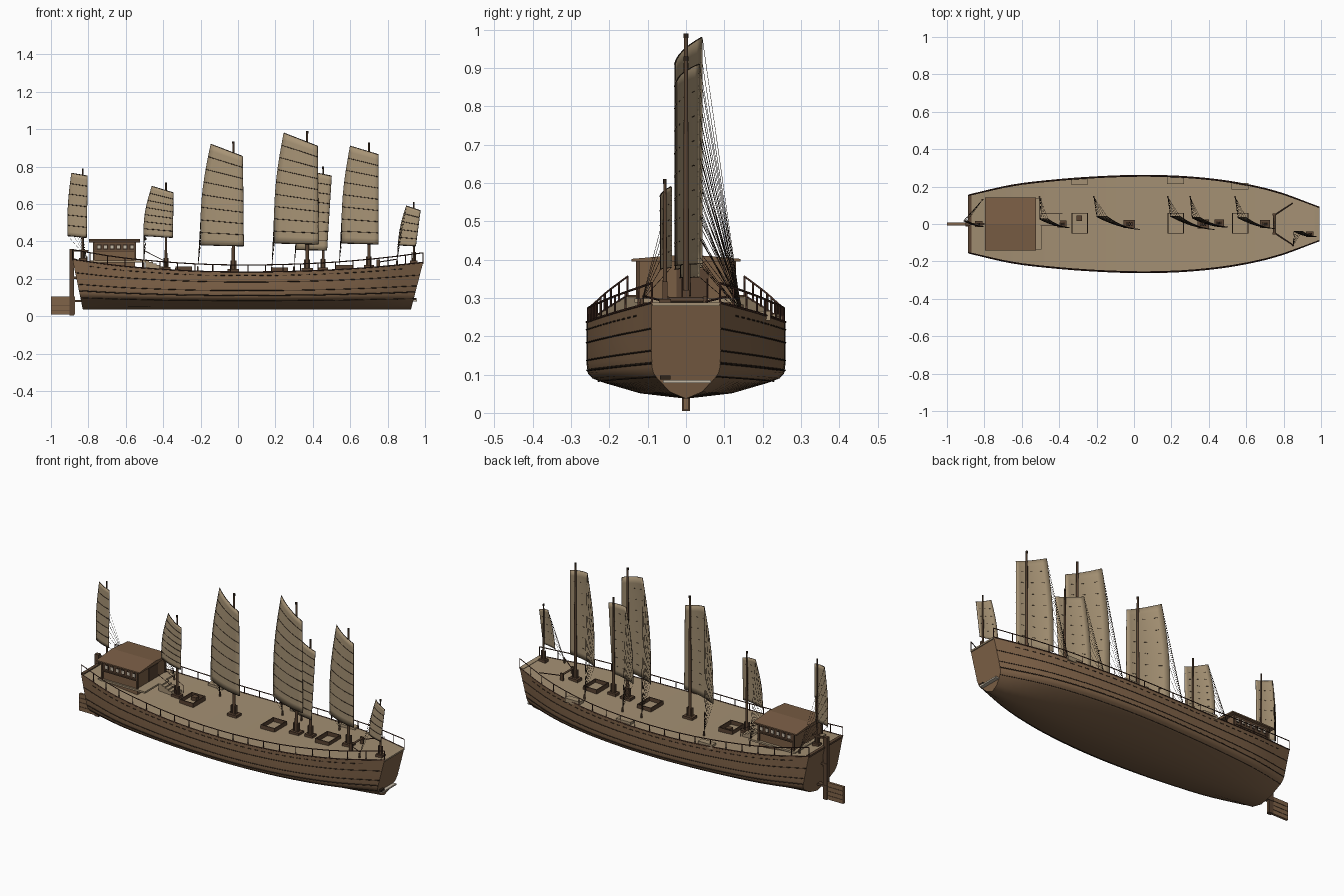
import bpy, bmesh, math
from mathutils import Vector

cube = bpy.data.objects.get("Cube")
if cube:
    bpy.data.objects.remove(cube, do_unlink=True)


def material(name, rgb):
    m = bpy.data.materials.new(name)
    m.use_nodes = True
    m.diffuse_color = (*rgb, 1)
    m.node_tree.nodes["Principled BSDF"].inputs["Base Color"].default_value = (*rgb, 1)
    return m


HULL = material("hull brown", (0.215, 0.125, 0.066))
DECK = material("deck tan", (0.37, 0.278, 0.172))
SAIL = material("sail canvas", (0.385, 0.292, 0.178))
ROOF = material("roof brown", (0.195, 0.112, 0.06))
MAST = material("mast wood", (0.10, 0.057, 0.032))
TRIM = material("dark trim", (0.03, 0.018, 0.011))
RAIL = material("red brown rail", (0.08, 0.035, 0.023))
PALE = material("window paper", (0.55, 0.48, 0.38))


def finish(name, bm, *mats):
    bmesh.ops.recalc_face_normals(bm, faces=bm.faces)
    mesh = bpy.data.meshes.new(name)
    bm.to_mesh(mesh)
    bm.free()
    ob = bpy.data.objects.new(name, mesh)
    bpy.context.collection.objects.link(ob)
    for m in mats:
        mesh.materials.append(m)
    return ob


def smooth(ob, degrees=30):
    bpy.ops.object.select_all(action='DESELECT')
    ob.select_set(True)
    bpy.context.view_layer.objects.active = ob
    bpy.ops.object.shade_smooth_by_angle(angle=math.radians(degrees))


def box(name, x, y, z, mat):
    """Box from three (low, high) ranges."""
    bm = bmesh.new()
    bmesh.ops.create_cube(bm, size=1)
    for v in bm.verts:
        v.co = [v.co[i] * (r[1] - r[0]) for i, r in enumerate((x, y, z))]
    ob = finish(name, bm, mat)
    ob.location = [sum(r) / 2 for r in (x, y, z)]


def tubes(name, paths, radius, mat):
    cu = bpy.data.curves.new(name, 'CURVE')
    cu.dimensions = '3D'
    cu.bevel_depth = radius
    cu.bevel_resolution = 0
    cu.use_fill_caps = True
    for path in paths:
        s = cu.splines.new('POLY')
        s.points.add(len(path) - 1)
        for p, co in zip(s.points, path):
            p.co = (*co, 1)
    cu.materials.append(mat)
    bpy.context.collection.objects.link(bpy.data.objects.new(name, cu))


def pole(name, x, y, z0, z1, r0, r1, mat):
    bm = bmesh.new()
    bmesh.ops.create_cone(bm, cap_ends=True, segments=10, radius1=r0, radius2=r1, depth=z1 - z0)
    ob = finish(name, bm, mat)
    ob.location = (x, y, (z0 + z1) / 2)
    smooth(ob, 40)


def spline(table, u):
    """Smooth value through evenly spaced samples, u from 0 to 1."""
    n = len(table) - 1
    i = min(int(u * n), n - 1)
    f = u * n - i
    a, b = table[i], table[i + 1]
    da = (b - table[i - 1]) / 2 if i else b - a
    db = (table[i + 2] - a) / 2 if i + 2 <= n else b - a
    return (a * (1 + 2 * f) + da * f) * (1 - f) ** 2 + (b * (3 - 2 * f) - db * (1 - f)) * f * f


# Hull shape: half beam and sheer from stern to bow
BEAM = (.155, .208, .236, .253, .26, .252, .226, .175, .09)
SHEER = (.305, .272, .252, .24, .237, .24, .249, .265, .288)
SECTION = ((1, 1), (1, .65), (.998, .45), (.985, .33), (.94, .265), (.83, .21), (.46, .07), (0, 0))
KEEL = 0.037


def hull(u, f, t, side=1):
    x0, x1 = -0.83 - 0.055 * t, 0.925 + 0.065 * t
    return Vector((x0 + (x1 - x0) * u, side * f * spline(BEAM, u),
                   KEEL + (spline(SHEER, u) - KEEL) * t))


def deck_z(x):
    return spline(SHEER, min(max((x + 0.885) / 1.875, 0), 1))


bm = bmesh.new()
ring = [(f, t, -1) for f, t in SECTION] + [(f, t, 1) for f, t in SECTION[-2::-1]]
N = 40
rows = [[bm.verts.new(hull(i / N, *p)) for p in ring] for i in range(N + 1)]
for a, b in zip(rows, rows[1:]):
    for j in range(len(ring) - 1):
        bm.faces.new((a[j], a[j + 1], b[j + 1], b[j]))
    bm.faces.new((a[-1], a[0], b[0], b[-1])).material_index = 1
bm.faces.new(rows[0])
bm.faces.new(rows[-1])
smooth(finish("hull", bm, HULL, DECK), 45)

# Wales, gunwale and rails on both sides
for side, word in ((-1, "right"), (1, "left")):
    def strake(t, a=0, b=1, n=40, f=1.0):
        return [hull(a + (b - a) * i / n, f, t, side) for i in range(n + 1)]
    tubes(word + "_gunwale", [strake(1)], 0.003, RAIL)
    tubes(word + "_wales", [strake(.73), strake(.5)], 0.002, TRIM)
    tubes(word + "_chine_wale", [strake(.37, f=.993)], 0.0028, TRIM)
    tubes(word + "_lower_wale", [strake(.23, f=.88)], 0.002, TRIM)
    tubes(word + "_scuppers", [strake(.9, k / 45, (k + .55) / 45, 2) for k in range(2, 43)], 0.002, TRIM)
    posts, top = [], []
    for k in range(21):
        p = hull(k / 20, .985, 1, side)
        q = p + Vector((0, 0, 0.037 + 0.014 * (k / 10 - 1) ** 2))
        posts.append((p, q))
        top.append(q)
    tubes(word + "_rail_posts", posts, 0.0028, RAIL)
    tubes(word + "_top_rail", [top], 0.003, RAIL)

# Bow and stern trim
box("bow_beam", (.965, .993), (-.088, .088), (.279, .288), DECK)
box("bow_strip", (.92, .957), (-.06, .065), (.078, .086), PALE)
box("bow_block", (.93, .955), (-.068, -.04), (.087, .098), TRIM)
box("stern_beam", (-.888, -.87), (-.152, .152), (.298, .308), MAST)

# Rudder
box("rudder_post", (-.9, -.876), (-.011, .011), (.005, .36), MAST)
box("rudder_blade", (-1, -.872), (-.007, .007), (.008, .105), HULL)
for z in (.03, .055, .08):
    box("rudder_cleat", (-.998, -.88), (-.009, .009), (z, z + .002), MAST)
for z in (.075, .2):
    box("rudder_hinge", (-.9, -.82), (-.013, .013), (z, z + .012), MAST)
box("tiller", (-.9, -.8), (-.005, .005), (.345, .355), MAST)

# Deck house with low gable roof
box("house_platform", (-.79, -.495), (-.135, .14), (.288, .298), DECK)
box("house_walls", (-.77, -.55), (-.125, .125), (.25, .4), ROOF)
bm = bmesh.new()
ends = [[bm.verts.new((x, y, z)) for y, z in
         ((-.142, .395), (-.142, .402), (0, .414), (.142, .402), (.142, .395))] for x in (-.797, -.525)]
for j in range(5):
    k = (j + 1) % 5
    bm.faces.new((ends[0][j], ends[0][k], ends[1][k], ends[1][j]))
for e in ends:
    bm.faces.new(e)
finish("house_roof", bm, ROOF)
for side in (-1, 1):
    y = side * .126
    box("window_band", (-.765, -.555), (y - .002, y + .002), (.35, .39), MAST)
    box("sill", (-.772, -.548), (y - .005, y + .005), (.342, .348), MAST)
    for k in range(6):
        x = -.755 + k * .035
        box("window_frame", (x, x + .024), (y - .003, y + .003), (.356, .384), TRIM)
        box("window", (x + .004, x + .02), (y - .004, y + .004), (.361, .379), PALE)
    for x in (-.77, -.55):
        box("corner_post", (x - .005, x + .005), (y - .005, y + .005), (.295, .4), MAST)
box("house_door", (-.552, -.547), (-.025, .06), (.3, .375), MAST)
for k in range(5):
    x = -.495 + k * .02
    box("stair_step", (x, x + .02), (-.01, .055), (.25, .298 - k * .008), DECK)
tubes("stair_rails", [((-.5, y, .35), (-.385, y, .292), (-.385, y, .25)) for y in (-.01, .055)], 0.002, RAIL)

# Open cargo hatches and side benches
for x0, edge in ((-.335, .21), (.18, .215), (.523, .185)):
    x1 = x0 + .088
    z = deck_z(x0 + .04)
    for y in (-.052, .055):
        box("hatch_side", (x0, x1), (y, y + .005), (z - .01, z + .022), MAST)
    for x in (x0, x1 - .005):
        box("hatch_end", (x, x + .005), (-.05, .058), (z - .01, z + .022), MAST)
    box("side_bench", (x0 - .003, x1), (edge, edge + .035), (z - .01, z + .014), DECK)
box("hatch_lid", (-.308, -.277), (.015, .045), (.24, .265), MAST)

# Bow windlass and slanted spars
tubes("windlass", [((.75, -.055, .295), (.75, .055, .295))], 0.007, MAST)
for y in (-.05, .05):
    box("windlass_stand", (.74, .76), (y - .005, y + .005), (.255, .304), MAST)
    tubes("bow_spar", [((.755, y, .29), (.85, y * 2.25, .305))], 0.0028, RAIL)

# Rigs: mast x, y, top; sail corners bottom-left, top-left, top-right, bottom-right; panels; sheet point
RIGS = (
    ("stern", -.83, 0, .79, (-.91, .43), (-.89, .765), (-.805, .75), (-.81, .42), 6, (-.81, .13)),
    ("mizzen", -.385, 0, .715, (-.505, .43), (-.46, .695), (-.345, .66), (-.35, .42), 7, (-.505, .145)),
    ("aft_main", -.025, 0, .935, (-.2, .38), (-.145, .92), (.025, .855), (.03, .375), 8, (-.215, .145)),
    ("main", .37, 0, .99, (.195, .39), (.245, .98), (.425, .91), (.43, .385), 9, (.18, .145)),
    ("middle", .455, .005, .8, (.31, .355), (.355, .78), (.5, .75), (.475, .353), 8, (.3, .145)),
    ("fore", .7, 0, .93, (.555, .39), (.6, .91), (.75, .865), (.75, .385), 8, (.54, .145)),
    ("bow", .94, -.055, .61, (.855, .38), (.9, .59), (.975, .565), (.95, .375), 5, (.85, -.115)),
)
for name, mx, my, top, bl, tl, tr, br, panels, sheet in RIGS:
    w = br[0] - bl[0]
    BL, TL, TR, BR = map(Vector, (bl, tl, tr, br))

    def point(u, v, off=0):
        left = BL.lerp(TL, v) - Vector((.08 * w * math.sin(math.pi * v), 0))
        p = left.lerp(BR.lerp(TR, v), u)
        y = w * (.18 - .3 * u) - .24 * w * u * (1 - u)
        return Vector((p.x, my + y + off, p.y))

    def line(v, a, b, off):
        return [point(a + (b - a) * i / 6, v, off) for i in range(7)]

    # Sail cloth
    bm = bmesh.new()
    grid = [[bm.verts.new(point(i / 8, j / 16)) for i in range(9)] for j in range(17)]
    for a, b in zip(grid, grid[1:]):
        for i in range(8):
            bm.faces.new((a[i], a[i + 1], b[i + 1], b[i]))
    ob = finish(name + "_sail", bm, SAIL)
    mod = ob.modifiers.new("thickness", 'SOLIDIFY')
    mod.thickness = 0.003
    mod.offset = 0
    smooth(ob)

    # Battens, edge rope and short ties behind
    levels = [j / panels for j in range(panels + 1)]
    tubes(name + "_battens", [line(v, 0, 1, -.0015) for v in levels], 0.0018, TRIM)
    ties = [line(v, a, a + .08, .0015) for v in levels[1:-1] for a in (.15, .45, .75)]
    tubes(name + "_ties", ties, 0.0014, TRIM)
    edges = [[point(u, j / 16) for j in range(17)] for u in (0, 1)]
    tubes(name + "_edge_rope", edges, 0.0014, TRIM)

    # Mast, its step and cheeks
    z = deck_z(mx)
    r = .004 + .025 * w
    pole(name + "_mast", mx, my, z - .02, top, r, r * .55, MAST)
    pole(name + "_mast_cap", mx, my, top - .012, top, r * .7, r * .7, TRIM)
    s = .014 + .07 * w
    box(name + "_mast_step", (mx - s, mx + s), (my - s * .75, my + s * .75), (z - .01, z + .014), MAST)
    for d in (-1, 1):
        c = mx + d * (r + .003)
        box(name + "_mast_cheek", (c - .003, c + .003), (my - r, my + r), (z, z + .06), MAST)

    # Sheets gathered at a deck post
    zs = deck_z(sheet[0])
    foot = Vector((*sheet, zs + .02))
    tubes(name + "_sheets", [(point(0, v), foot) for v in levels], 0.0007, TRIM)
    pole(name + "_sheet_post", *sheet, zs - .01, zs + .025, .005, .005, MAST)
